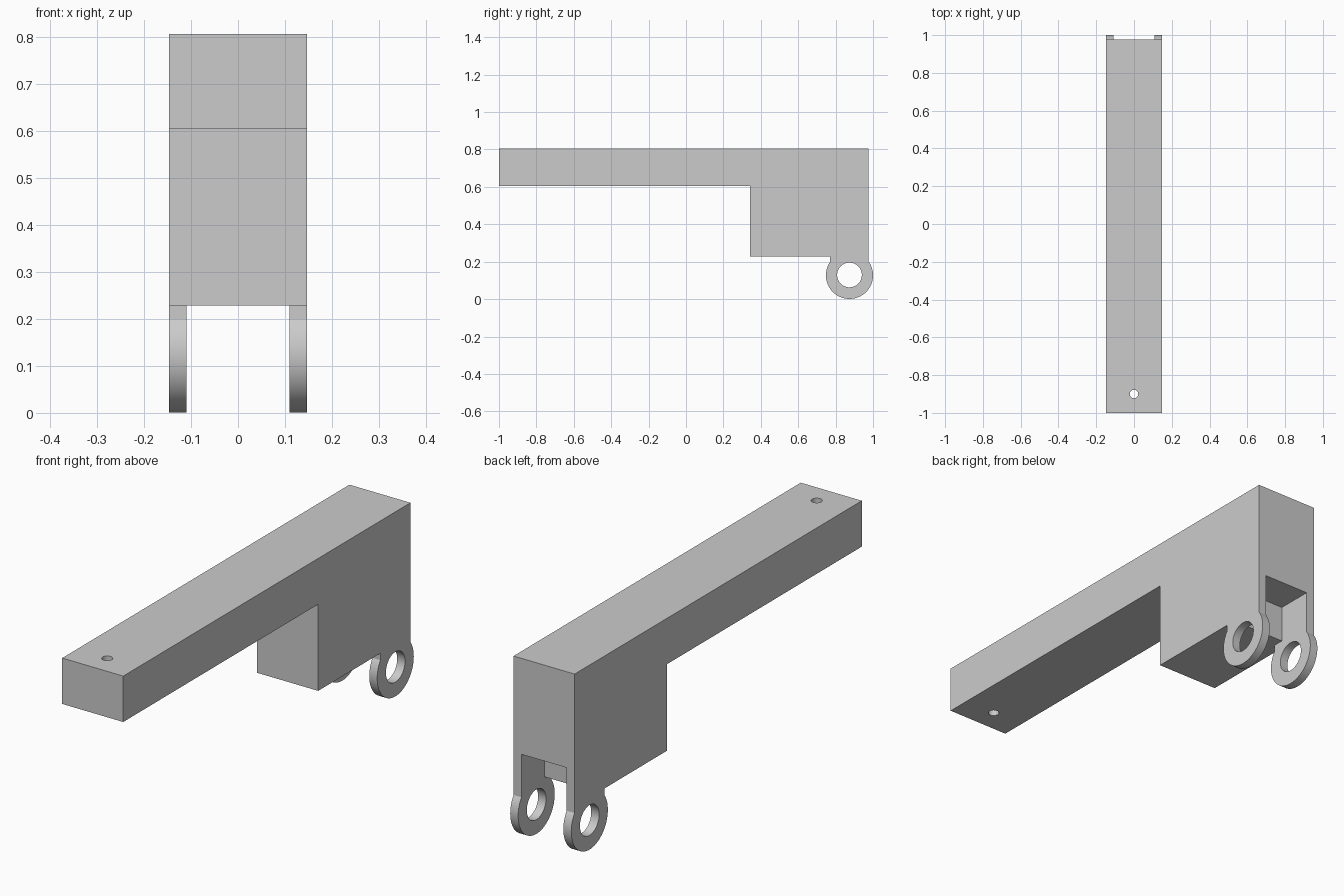
import bpy
import bmesh
import math

old = bpy.data.objects.get("Cube")
if old:
    bpy.data.objects.remove(old, do_unlink=True)

# One plain grey for the whole part
grey = bpy.data.materials.new("plain grey")
grey.use_nodes = True
colour = (0.6, 0.6, 0.6, 1)
grey.diffuse_color = colour
grey.node_tree.nodes["Principled BSDF"].inputs["Base Color"].default_value = colour

HALF_WIDTH, SLOT_HALF = 0.147, 0.109
TOP, ARM_BOTTOM, BLOCK_BOTTOM = 0.805, 0.605, 0.228
FRONT, STEP, BACK = -1.0, 0.342, 0.977
NECK = 0.77
EYE_Y, EYE_Z, EYE_R, BORE_R = 0.874, 0.127, 0.126, 0.066


def extrude_profile(name, points, half):
    """Extrude a y-z outline symmetrically along x."""
    bm = bmesh.new()
    face = bm.faces.new([bm.verts.new((-half, y, z)) for y, z in points])
    new = bmesh.ops.extrude_face_region(bm, geom=[face])["geom"]
    verts = [v for v in new if isinstance(v, bmesh.types.BMVert)]
    bmesh.ops.translate(bm, verts=verts, vec=(2 * half, 0, 0))
    bmesh.ops.recalc_face_normals(bm, faces=bm.faces)
    mesh = bpy.data.meshes.new(name)
    bm.to_mesh(mesh)
    bm.free()
    mesh.materials.append(grey)
    obj = bpy.data.objects.new(name, mesh)
    bpy.context.collection.objects.link(obj)
    return obj


def arc(cy, cz, r, start, end, steps):
    angles = [start + (end - start) * i / steps for i in range(steps + 1)]
    return [(cy + r * math.cos(a), cz + r * math.sin(a)) for a in angles]


def cylinder_cutter(name, radius, location, rotation, sides):
    bpy.ops.mesh.primitive_cylinder_add(vertices=sides, radius=radius, depth=2,
                                        location=location, rotation=rotation)
    obj = bpy.context.object
    obj.name = name
    obj.data.materials.append(grey)
    return obj


# Arm, block and hinge eyes share one side outline
start = math.pi - math.acos((EYE_Y - NECK) / EYE_R)
end = 2 * math.pi + math.acos((BACK - EYE_Y) / EYE_R)
outline = [(FRONT, TOP), (FRONT, ARM_BOTTOM), (STEP, ARM_BOTTOM),
           (STEP, BLOCK_BOTTOM), (NECK, BLOCK_BOTTOM)]
outline += arc(EYE_Y, EYE_Z, EYE_R, start, end, 64) + [(BACK, TOP)]
body = extrude_profile("hinged_arm", outline, HALF_WIDTH)

# Slot that splits the hinge into two ears
slot = extrude_profile("slot_cutter", [
    (0.818, 0.387), (0.818, BLOCK_BOTTOM), (NECK, BLOCK_BOTTOM),
    (0.71, 0.22), (0.71, -0.1), (1.1, -0.1), (1.1, 0.387)], SLOT_HALF)

# Hinge bore and small pin hole near the front
bore = cylinder_cutter("bore_cutter", BORE_R, (0, EYE_Y, EYE_Z + 0.002),
                       (0, math.pi / 2, 0), 64)
pin = cylinder_cutter("pin_hole_cutter", 0.022, (0, -0.9, 0.7), (0, 0, 0), 32)

bpy.ops.object.select_all(action="DESELECT")
body.select_set(True)
bpy.context.view_layer.objects.active = body
for cutter in (slot, bore, pin):
    mod = body.modifiers.new(cutter.name, "BOOLEAN")
    mod.operation = "DIFFERENCE"
    mod.solver = "EXACT"
    mod.object = cutter
    bpy.ops.object.modifier_apply(modifier=mod.name)
    bpy.data.objects.remove(cutter, do_unlink=True)

bpy.ops.object.shade_smooth_by_angle(angle=math.radians(30))
